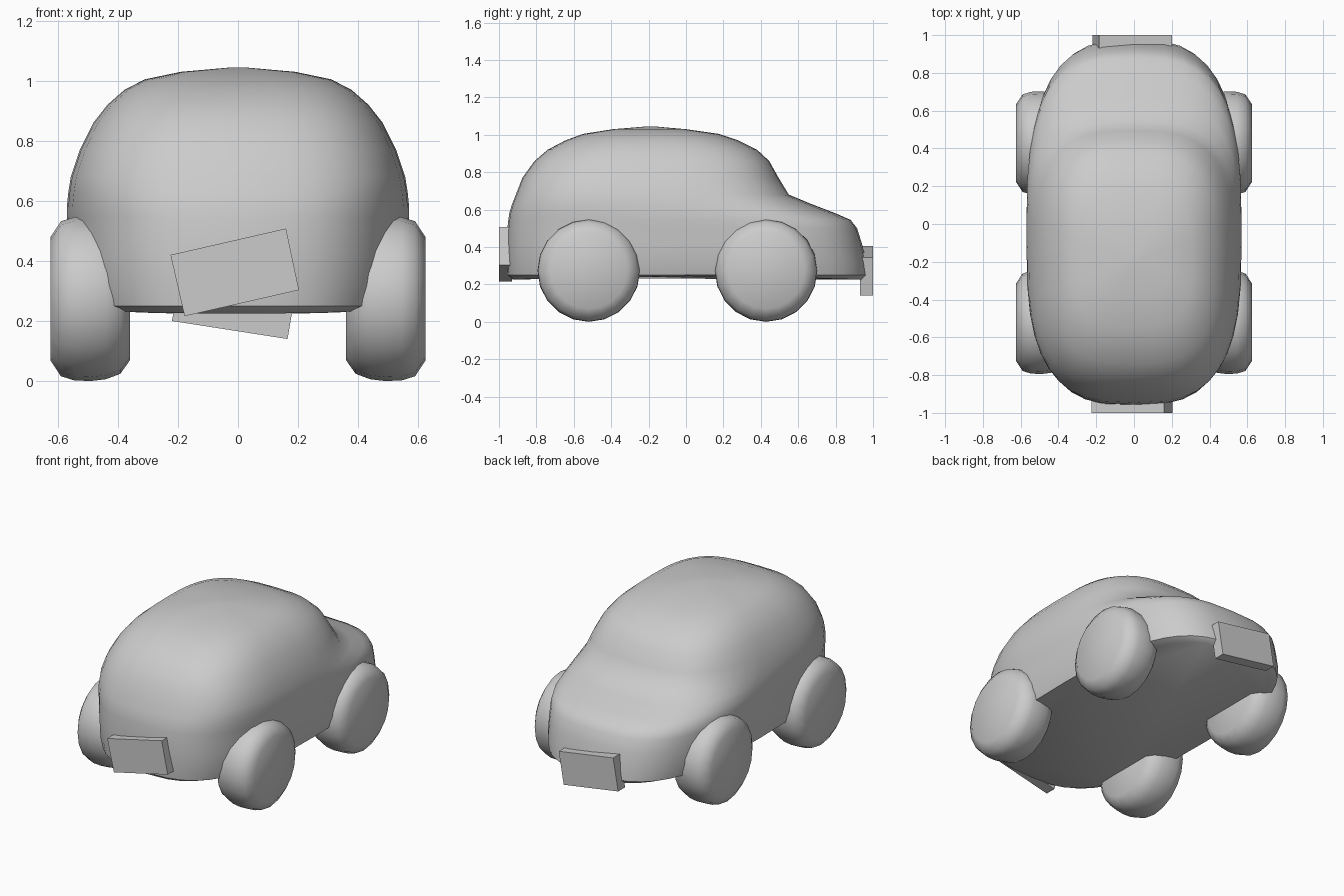
import bpy, bmesh, math

if "Cube" in bpy.data.objects:
    bpy.data.objects.remove(bpy.data.objects["Cube"])


def finish(name, bm, smooth=True):
    bmesh.ops.recalc_face_normals(bm, faces=bm.faces[:])
    mesh = bpy.data.meshes.new(name)
    bm.to_mesh(mesh)
    bm.free()
    ob = bpy.data.objects.new(name, mesh)
    bpy.context.collection.objects.link(ob)
    if smooth:
        bpy.ops.object.select_all(action='DESELECT')
        ob.select_set(True)
        bpy.context.view_layer.objects.active = ob
        bpy.ops.object.shade_smooth_by_angle(angle=math.radians(45))
    return ob


def loft(bm, rings):
    """Skin closed rings of points and cap both ends."""
    rows = [[bm.verts.new(p) for p in ring] for ring in rings]
    n = len(rows[0])
    for a, b in zip(rows, rows[1:]):
        for i in range(n):
            j = (i + 1) % n
            bm.faces.new((a[i], a[j], b[j], b[i]))
    bm.faces.new(rows[0][::-1])
    bm.faces.new(rows[-1])


def spow(v, p):
    return math.copysign(abs(v) ** p, v)


# Car body: stacked superellipse outlines (z, front y, back y, half width)
LEVELS = [
    (.222, -.925, .955, .48), (.25, -.955, .975, .535), (.32, -.96, .965, .555),
    (.42, -.96, .94, .562), (.50, -.955, .915, .567), (.545, -.95, .88, .57),
    (.58, -.945, .80, .57), (.63, -.93, .67, .565), (.68, -.91, .55, .557),
    (.77, -.875, .495, .527), (.86, -.81, .445, .482), (.92, -.74, .38, .435),
    (.97, -.645, .28, .378), (1.005, -.55, .175, .31), (1.03, -.39, .0, .19),
    (1.044, -.22, -.16, .03),
]
rings = []
for k, (z, y0, y1, w) in enumerate(LEVELS):
    ring = []
    for i in range(40):
        a = math.tau * i / 40
        x = w * spow(math.cos(a), 2 / 3)
        y = (y0 + y1) / 2 + (y1 - y0) / 2 * spow(math.sin(a), 2 / 3)
        lift = .022 * (1 - y * y) if k == 0 else 0
        ring.append((x, y, z + lift))
    rings.append(ring)
bm = bmesh.new()
loft(bm, rings)
finish("car_body", bm)

# Wheels: rounded profile (x, radius) turned about the axle
PROFILE = [(.36, .205), (.392, .25), (.44, .268), (.49, .274), (.545, .272),
           (.59, .258), (.625, .205)]
for end, yc in (("front", -.52), ("back", .428)):
    for side, s in (("right", 1), ("left", -1)):
        bm = bmesh.new()
        loft(bm, [[(s * x, yc + r * math.sin(math.tau * i / 20),
                    .274 + r * math.cos(math.tau * i / 20)) for i in range(20)]
                  for x, r in PROFILE])
        finish(f"{end}_{side}_wheel", bm)

# Tilted number plates
PLATES = {
    "front_plate": (-1.0, -.93, [(-.225, .42), (.16, .508), (.203, .303), (-.178, .216)]),
    "back_plate": (.93, 1.0, [(-.22, .2), (.165, .14), (.2, .345), (-.185, .405)]),
}
for name, (ya, yb, corners) in PLATES.items():
    bm = bmesh.new()
    loft(bm, [[(x, y, z) for x, z in corners] for y in (ya, yb)])
    finish(name, bm, smooth=False)
